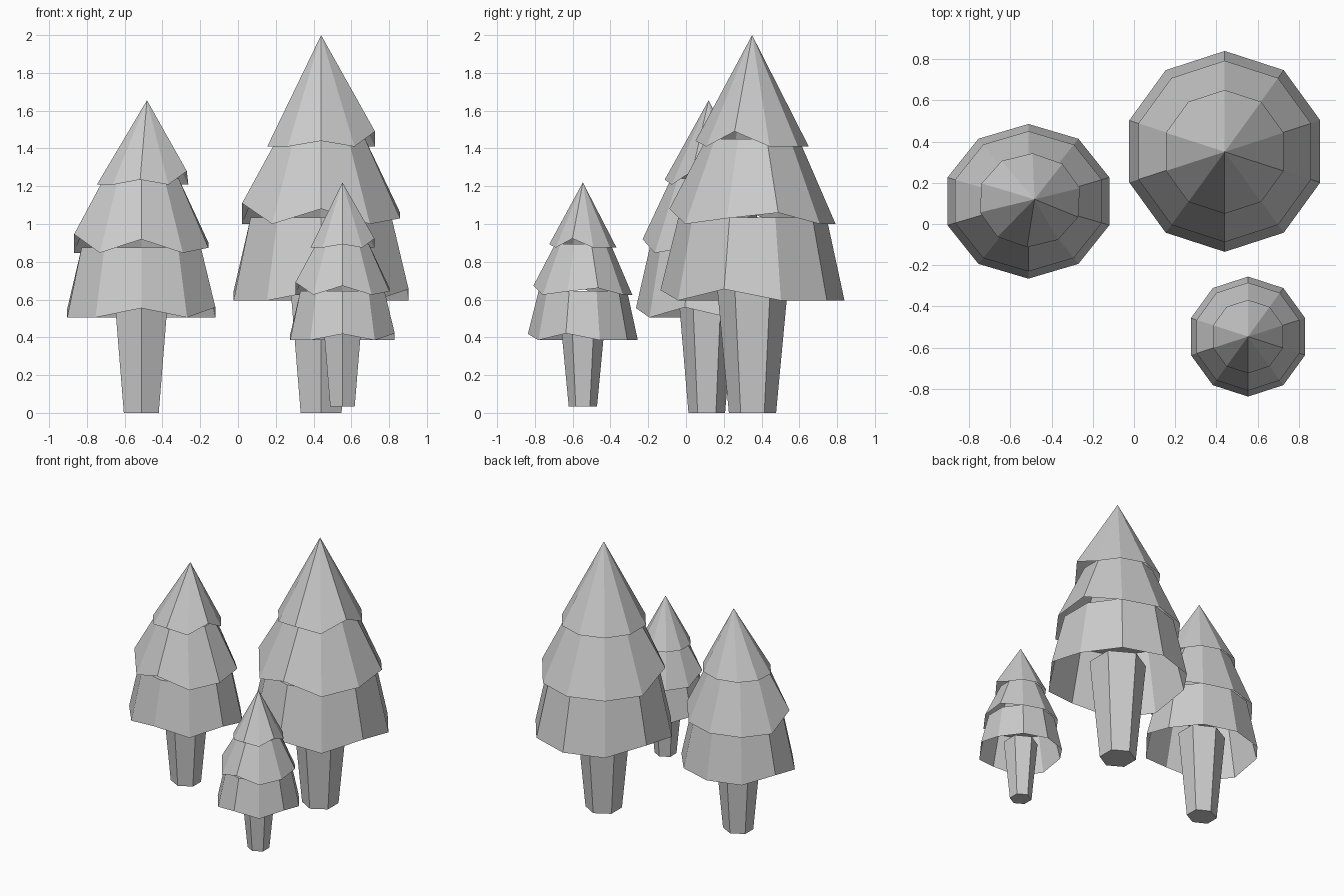
import bpy, bmesh
from math import radians, cos, sin

if "Cube" in bpy.data.objects:
    bpy.data.objects.remove(bpy.data.objects["Cube"], do_unlink=True)

grey = bpy.data.materials.new("plain_grey")
grey.use_nodes = True
GREY = (0.6, 0.6, 0.6, 1)
grey.diffuse_color = GREY
grey.node_tree.nodes["Principled BSDF"].inputs["Base Color"].default_value = GREY

# Upward nicks in each hem, by corner angle, for a full-size tree
SKIRT_NICKS = {162: 0.05, 270: 0.055, 342: 0.06}
MIDDLE_NICKS = {198: 0.11, 270: 0.08, 342: 0.03, 18: 0.06}
CROWN_NICKS = {270: 0.03, 342: 0.08}


def ring(bm, sides, centre, radii, z, nicks={}, size=1, turn=0):
    verts = []
    for i in range(sides):
        angle = 270 + i * 360 // sides
        a = radians(angle + turn)
        lift = nicks.get(angle % 360, 0) * size
        verts.append(bm.verts.new((centre[0] + radii[0] * cos(a),
                                   centre[1] + radii[1] * sin(a), z + lift)))
    return verts


def bridge(bm, low, high):
    n = len(low)
    for i in range(n):
        j = (i + 1) % n
        bm.faces.new((low[i], low[j], high[j], high[i]))


def finish(bm, name):
    mesh = bpy.data.meshes.new(name)
    bm.to_mesh(mesh)
    bm.free()
    mesh.materials.append(grey)
    bpy.context.collection.objects.link(bpy.data.objects.new(name, mesh))


def trunk(name, centre, radii, z0, z1, flare):
    bm = bmesh.new()
    low = ring(bm, 6, centre, radii, z0)
    high = ring(bm, 6, centre, [r * flare for r in radii], z1)
    bridge(bm, low, high)
    bm.faces.new(low[::-1])
    bm.faces.new(high)
    finish(bm, name)


def tier(name, centre, radii, z0, z1, taper, nicks, size):
    # hollow ten-sided skirt, closed at its top
    bm = bmesh.new()
    low = ring(bm, 10, centre, radii, z0, nicks, size)
    high = ring(bm, 10, centre, [r * taper for r in radii], z1)
    bridge(bm, low, high)
    bm.faces.new(high)
    finish(bm, name)


def crown(name, centre, radii, z0, tip, size, turn):
    bm = bmesh.new()
    low = ring(bm, 10, centre, radii, z0, CROWN_NICKS, size, turn)
    peak = bm.verts.new(tip)
    for i in range(10):
        bm.faces.new((low[i], low[(i + 1) % 10], peak))
    finish(bm, name)


def tree(name, c, size, stretch, trunk_r, base, skirt, middle, top, tip, top_c, turn=0):
    """skirt and middle: (radius, hem z, top z); top: (radius, hem z)"""
    def radii(r):
        return (r * stretch, r)
    trunk(name + "_trunk", c, radii(trunk_r), base, skirt[1] + 0.15 * size, 1.56)
    tier(name + "_skirt", c, radii(skirt[0]), skirt[1], skirt[2], 0.805, SKIRT_NICKS, size)
    tier(name + "_middle", c, radii(middle[0]), middle[1], middle[2], 0.557, MIDDLE_NICKS, size)
    crown(name + "_crown", top_c, radii(top[0]), top[1], tip, size, turn)


tree("large_tree", (0.44, 0.352), 1, 1, 0.125, 0,
     (0.487, 0.595, 1.035), (0.44, 1.0, 1.45), (0.3, 1.41), (0.44, 0.35, 2.0), (0.44, 0.35))
tree("medium_tree", (-0.512, 0.11), 0.9, 1.1, 0.097, 0,
     (0.375, 0.505, 0.875), (0.34, 0.847, 1.24), (0.228, 1.208),
     (-0.482, 0.12, 1.655), (-0.505, 0.115), -3)
tree("small_tree", (0.553, -0.546), 0.6, 1, 0.075, 0.035,
     (0.291, 0.385, 0.645), (0.262, 0.625, 0.895), (0.178, 0.875),
     (0.553, -0.546, 1.22), (0.553, -0.546))
